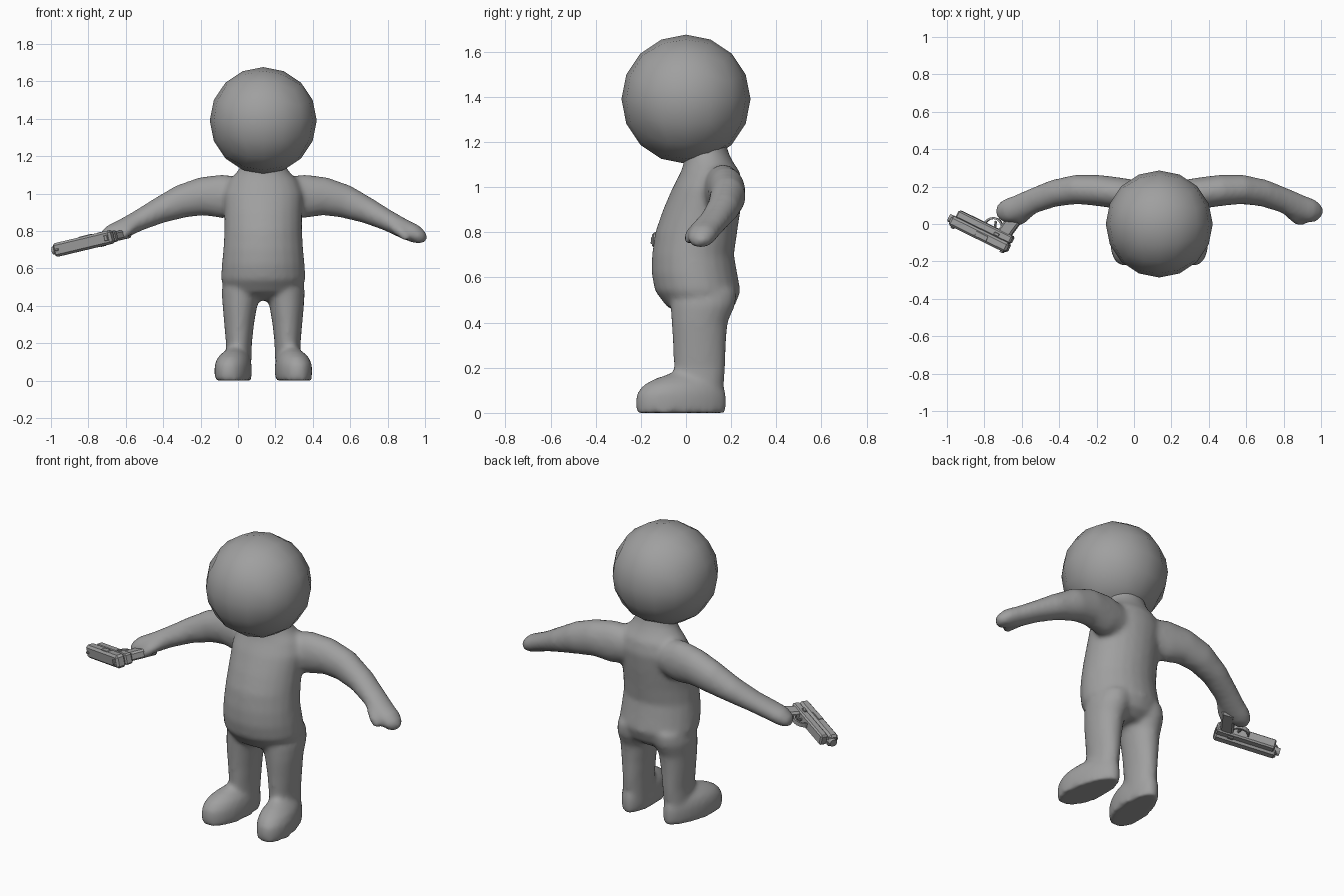
import bpy, bmesh, math
from mathutils import Vector, Matrix

if "Cube" in bpy.data.objects:
    bpy.data.objects.remove(bpy.data.objects["Cube"])

CX = 0.135  # body centre line
grey = bpy.data.materials.new("plain grey")
grey.diffuse_color = (0.35, 0.35, 0.35, 1)
grey.use_nodes = True
grey.node_tree.nodes["Principled BSDF"].inputs["Base Color"].default_value = grey.diffuse_color


def finish(bm, name, smooth=True):
    bmesh.ops.recalc_face_normals(bm, faces=bm.faces)
    me = bpy.data.meshes.new(name)
    bm.to_mesh(me)
    bm.free()
    me.materials.append(grey)
    me.polygons.foreach_set("use_smooth", [smooth] * len(me.polygons))
    ob = bpy.data.objects.new(name, me)
    bpy.context.collection.objects.link(ob)
    return ob


def loft(bm, rings):
    """Skin closed rings of points and cap both ends."""
    vs = [[bm.verts.new(p) for p in r] for r in rings]
    n = len(vs[0])
    for a, b in zip(vs, vs[1:]):
        for i in range(n):
            bm.faces.new((a[i], a[(i + 1) % n], b[(i + 1) % n], b[i]))
    bm.faces.new(vs[0])
    bm.faces.new(vs[-1])


def column(bm, rows, side=1, warp=None, n=24):
    """Upright loft; rows are (z, x offset, y, x radius, y radius)."""
    rings = []
    for z, ox, cy, rx, ry in rows:
        ring = []
        for i in range(n):
            t = 2 * math.pi * i / n
            x, y = ox + rx * math.cos(t), cy + ry * math.sin(t)
            if warp:
                x = warp(x, y, ox)
            ring.append((CX + side * x, y, z))
        rings.append(ring)
    loft(bm, rings)


def limb(bm, rows, side=1, n=16):
    """Loft along a path; rows are (x offset, y, z, y radius, z radius)."""
    pts = [Vector(r[:3]) for r in rows]
    rings = []
    for k, r in enumerate(rows):
        d = (pts[min(k + 1, len(pts) - 1)] - pts[max(k - 1, 0)]).normalized()
        w = Vector((0, 0, 1)).cross(d).normalized()
        u = d.cross(w)
        ring = []
        for i in range(n):
            t = 2 * math.pi * i / n
            p = pts[k] + w * (r[3] * math.cos(t)) + u * (r[4] * math.sin(t))
            ring.append((CX + side * p.x, p.y, p.z))
        rings.append(ring)
    loft(bm, rings)


# Body: torso, limbs and feet fused into one soft skin
bm = bmesh.new()
column(bm, [(.43, 0, .08, .13, .08), (.47, 0, .065, .2, .15), (.54, 0, .052, .227, .19),
            (.62, 0, .037, .222, .19), (.70, 0, .031, .214, .182), (.80, 0, .045, .208, .182),
            (.90, 0, .07, .208, .172), (1.0, 0, .097, .212, .156), (1.07, 0, .108, .185, .13),
            (1.11, 0, .10, .145, .11), (1.15, 0, .09, .118, .10), (1.22, 0, .08, .11, .09)])


def splay(x, y, ox):
    # toes turn outward and are wider than the heel
    return ox + (x - ox) * (0.95 - 0.7 * y) - 0.13 * y


for side in (1, -1):
    # leg
    column(bm, [(.04, .135, .06, .07, .1), (.2, .13, .06, .07, .115), (.3, .129, .06, .08, .118),
                (.4, .125, .06, .093, .125), (.48, .115, .075, .108, .145), (.54, .11, .08, .1, .145)], side, n=20)
    # foot
    column(bm, [(0, .155, -.022, .096, .2), (.05, .155, -.022, .1, .203), (.09, .155, -.02, .098, .198),
                (.125, .153, -.012, .086, .175), (.15, .15, -.002, .065, .14), (.175, .145, .02, .04, .09)],
           side, splay)
    # arm and mitten hand
    limb(bm, [(.10, .14, .985, .09, .10), (.22, .165, .985, .085, .118), (.33, .18, .985, .084, .103),
              (.44, .185, .957, .08, .09), (.56, .165, .907, .073, .07), (.67, .125, .853, .068, .056),
              (.75, .088, .812, .07, .052), (.81, .07, .785, .066, .05), (.85, .06, .762, .05, .036),
              (.868, .055, .75, .02, .016)], side)
    # thumb
    limb(bm, [(.69, .07, .83, .03, .03), (.735, .025, .795, .03, .03), (.765, .01, .765, .024, .024),
              (.775, .008, .752, .012, .012)], side, 10)
body = finish(bm, "body")
rm = body.modifiers.new("fuse", 'REMESH')
rm.mode, rm.voxel_size, rm.use_smooth_shade = 'VOXEL', 0.014, True
sm = body.modifiers.new("soften", 'SMOOTH')
sm.factor, sm.iterations = 0.5, 8

# Head: coarse ball made from a cube divided in four
bm = bmesh.new()
bmesh.ops.create_cube(bm, size=2)
bmesh.ops.subdivide_edges(bm, edges=bm.edges[:], cuts=3, use_grid_fill=True)
for v in bm.verts:
    p = Vector([math.tan(c * math.pi / 4) for c in v.co]).normalized()
    v.co = p * 0.286 + Vector((CX, 0, 1.39))
finish(bm, "head")

# Pistol: local x is the muzzle, y the thickness, z the top of the slide
muzzle = Vector((-.88, .43, -.21)).normalized()
top = Vector((-.42, -.9, -.08))
top = (top - muzzle * top.dot(muzzle)).normalized()
thick = top.cross(muzzle)
frame = Matrix((muzzle, thick, top)).transposed().to_4x4()
frame.translation = (-.815, -.035, .735)


def block(name, centre, size, bevel=0.006, rake=0):
    bm = bmesh.new()
    bmesh.ops.create_cube(bm, size=1)
    for v in bm.verts:
        v.co = Vector(a * b for a, b in zip(v.co, size))
        v.co.x += rake * v.co.z
    bmesh.ops.bevel(bm, geom=bm.edges[:], offset=bevel, segments=1, affect='EDGES')
    bmesh.ops.transform(bm, verts=bm.verts, matrix=frame @ Matrix.Translation(centre))
    return finish(bm, name, False)


block("slide", (0, 0, .022), (.35, .074, .056), .012)
block("pistol_frame", (-.01, 0, -.025), (.33, .062, .045), .008)
block("grip", (-.135, 0, -.115), (.075, .05, .16), .01, .2)
block("rear_sight", (-.15, 0, .053), (.02, .03, .012), .002)
block("front_sight", (.15, 0, .053), (.02, .012, .012), .002)
block("ejection_port", (-.02, -.037, .025), (.07, .006, .028), .001)
block("slide_catch", (-.09, .033, -.02), (.03, .012, .016), .002)
block("safety_catch", (-.09, -.033, -.02), (.03, .012, .016), .002)
block("trigger", (-.055, 0, -.06), (.012, .014, .04), .003, -.3)

# Barrel end
bm = bmesh.new()
bmesh.ops.create_cone(bm, cap_ends=True, segments=12, radius1=.022, radius2=.022, depth=.03)
bmesh.ops.transform(bm, verts=bm.verts, matrix=frame @ Matrix.Translation((.175, 0, .015))
                    @ Matrix.Rotation(math.pi / 2, 4, 'Y'))
finish(bm, "barrel", False)

# Trigger guard: a bent strip under the frame
bm = bmesh.new()
rings = []
for k in range(9):
    t = math.pi * (1 + k / 8)
    c, s = math.cos(t), math.sin(t)
    rings.append([frame @ Vector((-.05 + r * c, y, -.04 + r * 1.05 * s))
                  for r, y in ((.045, -.012), (.055, -.012), (.055, .012), (.045, .012))])
loft(bm, rings)
finish(bm, "trigger_guard", False)
